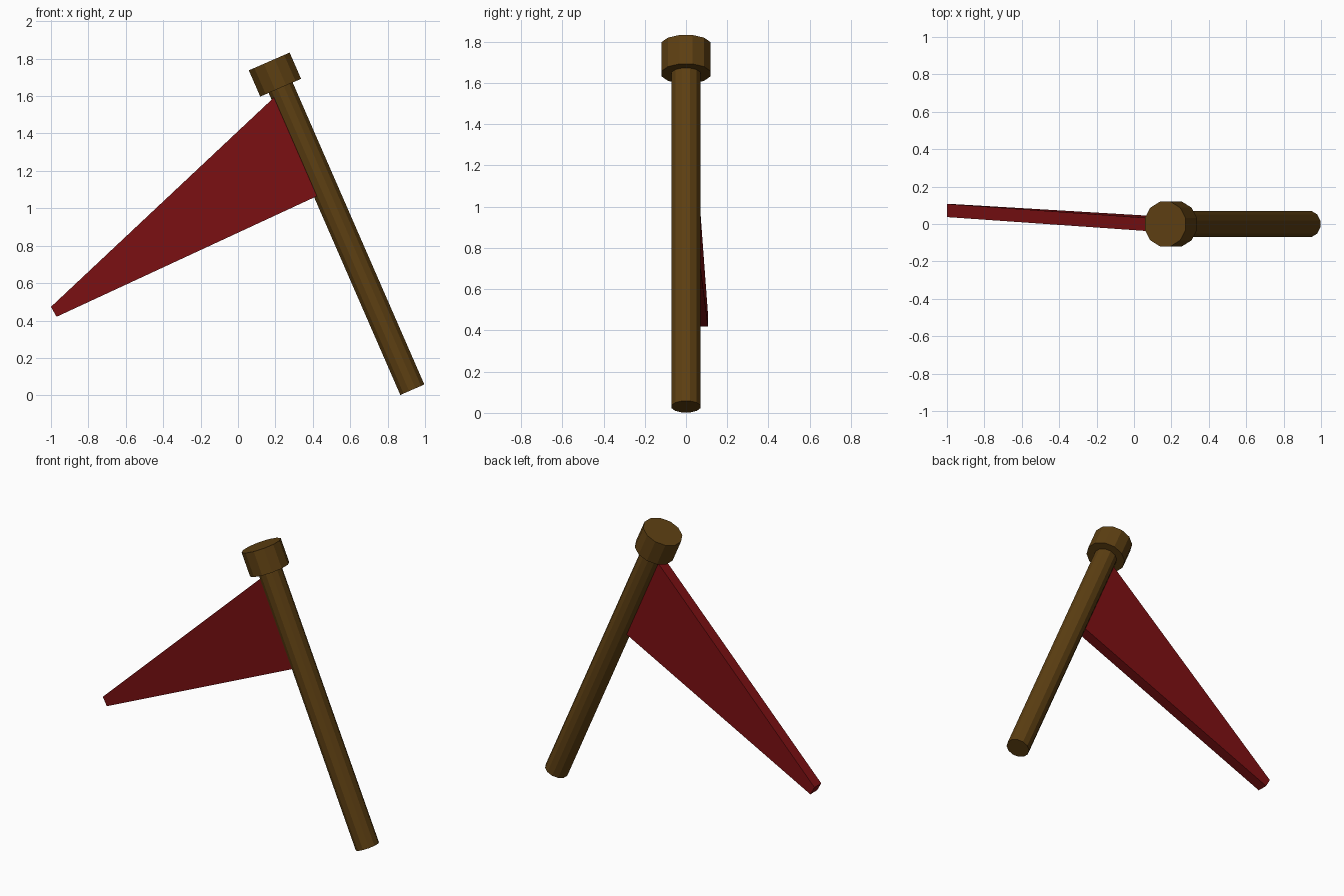
import bpy, bmesh, math
from mathutils import Vector

if "Cube" in bpy.data.objects:
    bpy.data.objects.remove(bpy.data.objects["Cube"])


def material(name, color):
    m = bpy.data.materials.new(name)
    m.diffuse_color = (*color, 1)
    m.use_nodes = True
    m.node_tree.nodes["Principled BSDF"].inputs["Base Color"].default_value = m.diffuse_color
    return m


wood = material("wood", (0.11, 0.05, 0.006))
cloth = material("red_cloth", (0.2, 0.005, 0.006))

BASE = Vector((0.932, 0, 0.03))
TOP = Vector((0.167, 0, 1.785))
AXIS = (TOP - BASE).normalized()
OUT = Vector((-AXIS.z, 0, AXIS.x))   # across the pole, towards the flag tip
SIDES = 12


def rod(name, start, end, apothem):
    # Flat-sided cylinder along the leaning pole axis
    bpy.ops.mesh.primitive_cylinder_add(
        vertices=SIDES, radius=apothem / math.cos(math.pi / SIDES),
        depth=(end - start).length, location=(start + end) / 2)
    ob = bpy.context.object
    ob.name = name
    # turn half a facet in the mesh, then lean it
    for v in ob.data.vertices:
        a, c, s = math.pi / SIDES, math.cos(math.pi / SIDES), math.sin(math.pi / SIDES)
        v.co.x, v.co.y = v.co.x * c - v.co.y * s, v.co.x * s + v.co.y * c
    ob.rotation_euler = (0, math.atan2(AXIS.x, AXIS.z), 0)
    ob.data.materials.append(wood)
    return ob


# Pole and its end knob
rod("pole", BASE, TOP - AXIS * 0.08, 0.07)
rod("pole_knob", TOP - AXIS * 0.153, TOP, 0.119)

# Pennant: tapering slab, swung slightly backwards around the pole
outline = [(0.23, 1.628), (0.45, 1.078), (-0.97, 0.42), (-1.0, 0.473)]
bm = bmesh.new()
sheets = []
for side in (-0.035, 0.035):
    ring = []
    for x, z in outline:
        reach = abs((Vector((x, 0, z)) - BASE).dot(OUT))
        ring.append(bm.verts.new((x, -0.014 + 0.054 * reach + side, z)))
    sheets.append(ring)
front, back = sheets
bm.faces.new(front)
bm.faces.new(back[::-1])
for i in range(4):
    j = (i + 1) % 4
    bm.faces.new((front[i], back[i], back[j], front[j]))
bmesh.ops.recalc_face_normals(bm, faces=bm.faces)
mesh = bpy.data.meshes.new("pennant")
bm.to_mesh(mesh)
bm.free()
mesh.materials.append(cloth)
bpy.context.collection.objects.link(bpy.data.objects.new("pennant", mesh))
